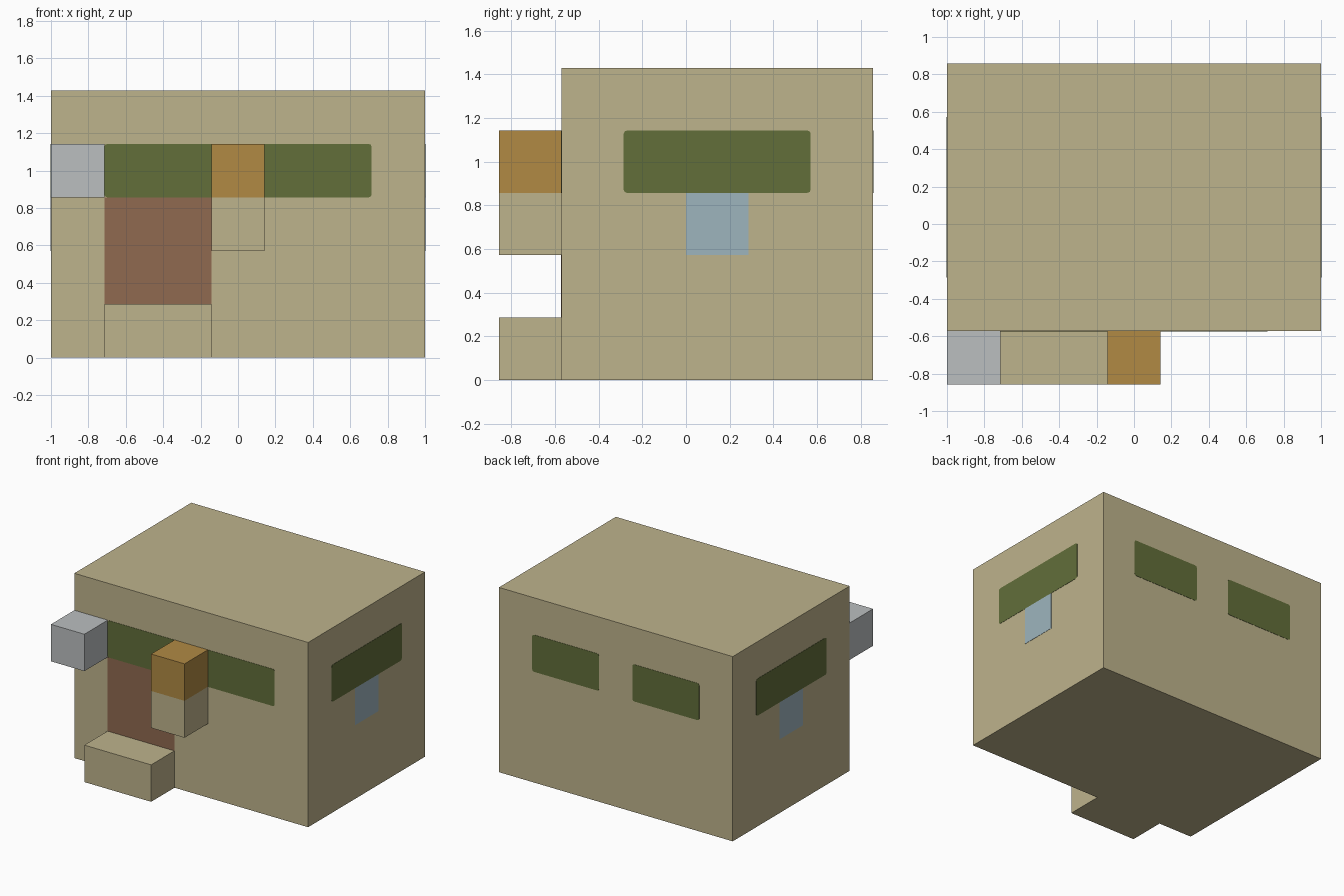
import bpy
import bmesh
from mathutils import Vector

U = 1 / 7        # module that every part is sized in
T = 0.002        # how far painted plates stand proud of a wall

if "Cube" in bpy.data.objects:
    bpy.data.objects.remove(bpy.data.objects["Cube"])


def material(name, rgb):
    lin = [((c / 255 + 0.055) / 1.055) ** 2.4 for c in rgb] + [1]
    m = bpy.data.materials.new(name)
    m.use_nodes = True
    m.diffuse_color = lin
    bsdf = m.node_tree.nodes["Principled BSDF"]
    bsdf.inputs["Base Color"].default_value = lin
    bsdf.inputs["Roughness"].default_value = 0.9
    return m


sand = material("sand", (190, 179, 140))
green = material("olive_green", (98, 110, 58))
rust = material("rust_brown", (144, 106, 80))
amber = material("amber", (177, 138, 68))
grey = material("light_grey", (187, 191, 192))
blue = material("pale_blue", (158, 181, 190))


def box(name, mat, lo, hi, round_axis=None):
    """Box between two corners; round_axis softens the edges along that axis."""
    lo, hi = Vector(lo), Vector(hi)
    size, mid = hi - lo, (lo + hi) / 2
    bm = bmesh.new()
    bmesh.ops.create_cube(bm, size=1)
    for v in bm.verts:
        v.co = mid + v.co * size
    if round_axis is not None:
        edges = [e for e in bm.edges
                 if abs((e.verts[0].co - e.verts[1].co)[round_axis]) > T]
        bmesh.ops.bevel(bm, geom=edges, offset=0.015, segments=2,
                        profile=0.5, affect='EDGES')
    me = bpy.data.meshes.new(name)
    bm.to_mesh(me)
    bm.free()
    me.materials.append(mat)
    ob = bpy.data.objects.new(name, me)
    bpy.context.collection.objects.link(ob)
    return ob


def units(*values):
    return [v * U for v in values]


def plate(name, mat, axis, wall, span, heights, rounded=False):
    """Thin painted panel on the wall at `wall` along axis 0 (x) or 1 (y)."""
    lo, hi = [0, 0, heights[0] * U], [0, 0, heights[1] * U]
    lo[axis], hi[axis] = wall * U - T, wall * U + T
    lo[1 - axis], hi[1 - axis] = span[0] * U, span[1] * U
    return box(name, mat, lo, hi, axis if rounded else None)


# Main block and the pieces standing off its front wall
box("body", sand, units(-7, -4, 0), units(7, 6, 10))
box("front_step", sand, units(-5, -6, 0), units(-1, -4, 2))
box("post_base", sand, units(-1, -6, 4), units(1, -4, 6))
box("post_cap", amber, units(-1, -6, 6), units(1, -4, 8))
box("corner_block", grey, units(-7, -6, 6), units(-5, -4, 8))

# Front band and door
plate("front_band", green, 1, -4, (-5, 5), (6, 8), True)
plate("door", rust, 1, -4, (-5, -1), (2, 6))

# Matching panels on both sides and the back
for side, s in (("left", 1), ("right", -1)):
    plate(side + "_window", green, 0, 7 * s, (-2, 4), (6, 8), True)
    plate(side + "_lower_pane", blue, 0, 7 * s, (0, 2), (4, 6))
    plate("back_window_" + side, green, 1, 6,
          sorted((s, 5 * s)), (6, 8), True)
